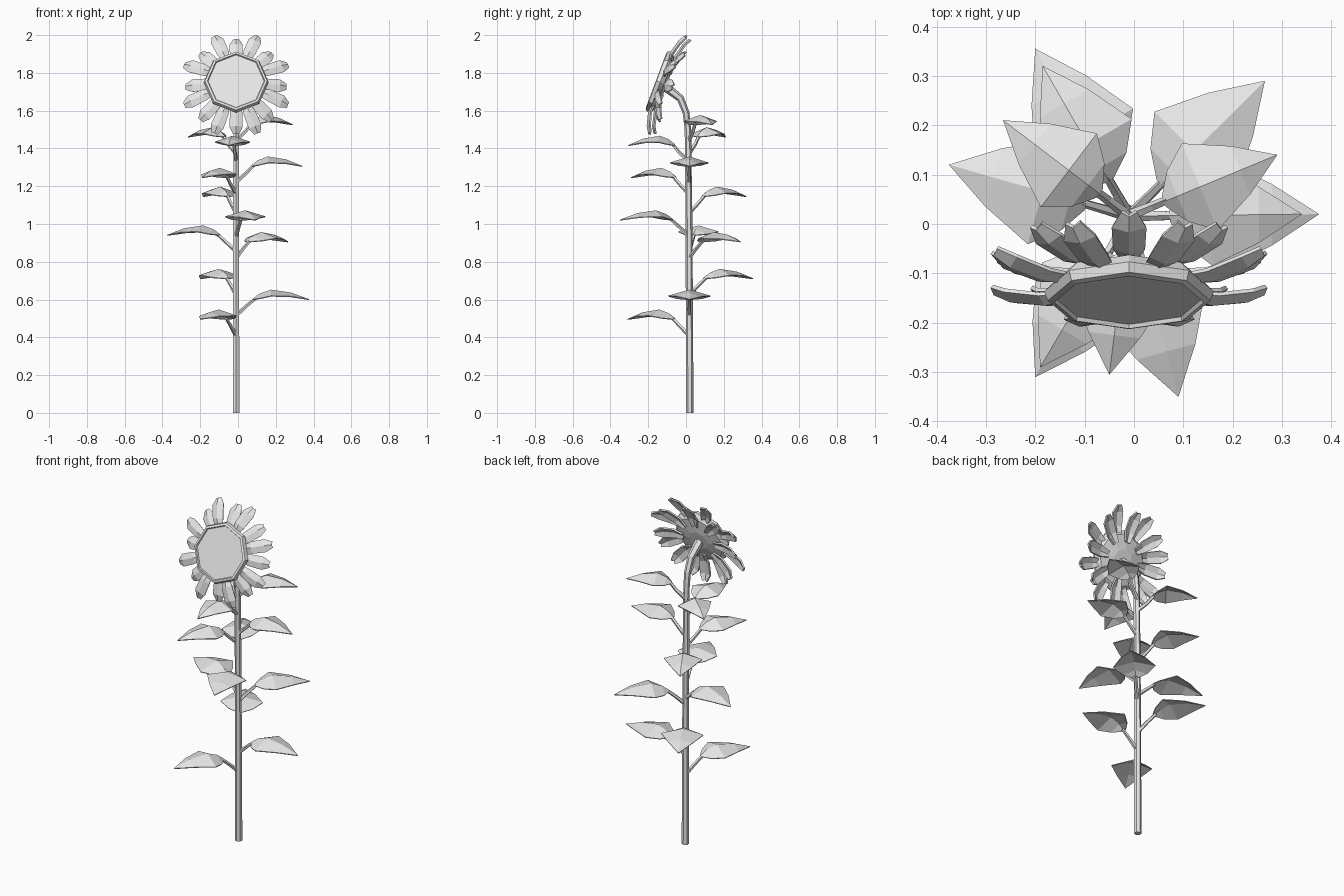
import bpy, bmesh
from math import sin, cos, pi
from mathutils import Vector

cube = bpy.data.objects.get("Cube")
if cube:
    bpy.data.objects.remove(cube, do_unlink=True)

grey = bpy.data.materials.new("light grey")
grey.use_nodes = True
grey.diffuse_color = (0.8, 0.8, 0.8, 1)
grey.node_tree.nodes["Principled BSDF"].inputs["Base Color"].default_value = (0.8, 0.8, 0.8, 1)

UP = Vector((0, 0, 1))


def finish(bm, name, thickness=0):
    """Turn a bmesh into a flat-shaded object."""
    bmesh.ops.recalc_face_normals(bm, faces=bm.faces[:])
    mesh = bpy.data.meshes.new(name)
    bm.to_mesh(mesh)
    bm.free()
    mesh.materials.append(grey)
    obj = bpy.data.objects.new(name, mesh)
    bpy.context.collection.objects.link(obj)
    if thickness:
        mod = obj.modifiers.new("thickness", 'SOLIDIFY')
        mod.thickness = thickness
        mod.offset = 0
    return obj


def loft(name, rings, closed=True, thickness=0):
    """Skin a list of point rings; closed rings get end caps."""
    bm = bmesh.new()
    rows = [[bm.verts.new(p) for p in ring] for ring in rings]
    n = len(rows[0])
    for a, b in zip(rows, rows[1:]):
        for i in range(n if closed else n - 1):
            j = (i + 1) % n
            bm.faces.new((a[i], a[j], b[j], b[i]))
    if closed:
        for row in (rows[0], rows[-1]):
            cap = bm.faces.new(row)
            bmesh.ops.poke(bm, faces=[cap])
    bmesh.ops.remove_doubles(bm, verts=bm.verts[:], dist=0.0005)
    return finish(bm, name, thickness)


def tube(name, path, radii, sides):
    """Sweep a polygon along a path."""
    pts = [Vector(p) for p in path]
    rings = []
    for i, (p, r) in enumerate(zip(pts, radii)):
        d = (pts[min(i + 1, len(pts) - 1)] - pts[max(i - 1, 0)]).normalized()
        ref = Vector((1, 0, 0)) if abs(d.x) < 0.3 else Vector((0, 1, 0))
        u = d.cross(ref).normalized()
        v = d.cross(u)
        rings.append([p + r * (u * cos(2 * pi * k / sides) + v * sin(2 * pi * k / sides))
                      for k in range(sides)])
    return loft(name, rings)


# Stem, bending forward into the back of the head
tube("stem",
     [(-.01, .02, 0), (-.01, .016, 1), (-.01, .01, 1.5), (-.01, 0, 1.59),
      (-.01, -.03, 1.665), (-.01, -.12, 1.735)],
     [.02, .018, .017, .018, .02, .026], 6)

# Leaves: tip x, tip y, height of the highest point of the blade
leaves = [(-.2, -.31, .545), (.375, .02, .65), (-.2, .355, .76), (.265, .29, .955),
          (-.375, .12, .99), (.09, -.35, 1.07), (-.185, .32, 1.195), (-.19, -.29, 1.295),
          (.34, .02, 1.355), (-.05, -.305, 1.465), (-.265, .21, 1.51), (.29, .14, 1.575)]
# Blade stations: fraction along, half width, midrib drop, edge drop
blade = [(.24, .012, .045, .05), (.33, .065, .02, .045), (.48, .112, 0, .032),
         (.75, .062, .015, .035), (1, 0, .05, .05)]
for tx, ty, top in leaves:
    root = Vector((-.01, .016, 0))
    out = Vector((tx, ty, 0)) - root
    length = out.length
    out.normalize()
    side = UP.cross(out)
    scale = length / .385
    rows = []
    for t, w, mid, edge in blade:
        c = root + out * t * length
        rows.append([c + side * w * scale * s + UP * (top - (edge if s else mid))
                     for s in (-1, 0, 1)])
    loft("leaf", rows, closed=False, thickness=.005)
    tube("leaf_stalk",
         [root + UP * (top - .135), root + out * .055 + UP * (top - .085),
          root + out * .27 * length + UP * (top - .044)],
         [.012, .01, .009], 5)

# Flower head frame: tilted back so the face looks forward and slightly up
CENTRE = Vector((-.01, -.148, 1.755))
HEAD_UP = Vector((0, .35, .937))
HEAD_OUT = Vector((0, -.937, .35))


def head_point(angle, radius, height, across=0):
    radial = Vector((1, 0, 0)) * sin(angle) + HEAD_UP * cos(angle)
    tangent = Vector((1, 0, 0)) * cos(angle) - HEAD_UP * sin(angle)
    return CENTRE + radial * radius + tangent * across + HEAD_OUT * height


# Seed disc with a raised rim, and its tapering back
profile = [(.148, .004), (.152, .012), (.165, .008), (.172, -.012), (.15, -.035), (.06, -.05)]
loft("seed_disc", [[head_point(k * pi / 4, r, h) for k in range(8)] for r, h in profile])

# Two staggered layers of blunt folded petals: radius, half width, height
petal = [(.13, .018, -.014), (.185, .031, -.012), (.26, .034, -.03), (.295, .015, -.05)]
for layer, (shrink, drop, offset) in enumerate([(0, 0, pi / 8), (.03, .027, 0)]):
    for k in range(8):
        a = offset + k * pi / 4
        rows = [[head_point(a, r - shrink, h - drop - (.01 if s else 0), w * s)
                 for s in (-1, 0, 1)] for r, w, h in petal]
        loft("back_petal" if layer else "front_petal", rows, closed=False, thickness=.009)
